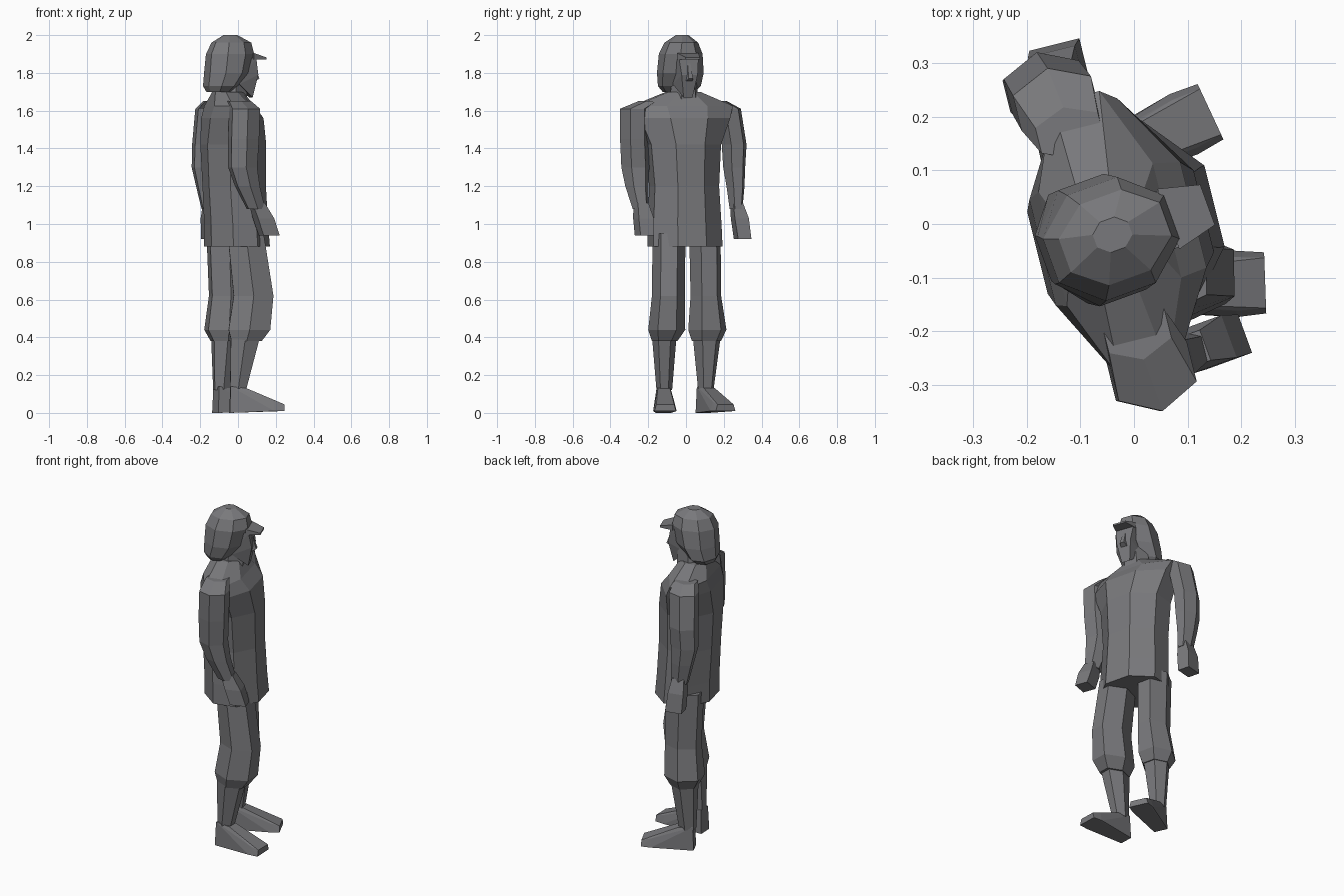
import bpy, bmesh, math
from mathutils import Vector, Matrix

grey = bpy.data.materials.new("dark grey")
grey.diffuse_color = (0.19, 0.19, 0.2, 1)


def finish(name, bm):
    bmesh.ops.recalc_face_normals(bm, faces=bm.faces)
    me = bpy.data.meshes.new(name)
    bm.to_mesh(me)
    bm.free()
    me.materials.append(grey)
    ob = bpy.data.objects.new(name, me)
    bpy.context.collection.objects.link(ob)
    return ob


def loft(name, rings, n=6, ang=0):
    """Skin a stack of level n-sided rings (z, cx, cy, half depth, half width)."""
    bm = bmesh.new()
    rot = Matrix.Rotation(math.radians(ang), 3, 'Z')
    k = 1 / math.cos(math.pi / n)
    loops = []
    for z, cx, cy, rx, ry in rings:
        loop = []
        for i in range(n):
            a = math.tau * (i + 0.5) / n
            ky = 1.09 if n == 6 else k
            p = rot @ Vector((rx * k * math.cos(a), ry * ky * math.sin(a), 0))
            loop.append(bm.verts.new(p + Vector((cx, cy, z))))
        loops.append(loop)
    for a, b in zip(loops, loops[1:]):
        for i in range(n):
            j = (i + 1) % n
            bm.faces.new((a[i], a[j], b[j], b[i]))
    bm.faces.new(loops[0])
    bm.faces.new(loops[-1])
    return finish(name, bm)


def hull(name, half, origin, ang):
    """Convex solid from (forward, side, z) points mirrored across the facing line."""
    bm = bmesh.new()
    rot = Matrix.Rotation(math.radians(ang), 3, 'Z')
    for x, y, z in half:
        for s in ((1, -1) if y else (1,)):
            bm.verts.new(rot @ Vector((x, y * s, z)) + Vector((*origin, 0)))
    bmesh.ops.convex_hull(bm, input=bm.verts)
    loose = [v for v in bm.verts if not v.link_faces]
    bmesh.ops.delete(bm, geom=loose, context='VERTS')
    return finish(name, bm)


# Coat body, turned a little to the side
loft("coat", [(0.88, -0.005, -0.005, 0.16, 0.188), (1.0, -0.01, -0.007, 0.155, 0.185),
              (1.2, -0.02, -0.01, 0.155, 0.175), (1.42, -0.025, -0.015, 0.16, 0.19),
              (1.56, -0.03, -0.018, 0.145, 0.245), (1.625, -0.045, -0.02, 0.11, 0.265),
              (1.70, -0.055, -0.015, 0.075, 0.085)], 8, 14)
loft("neck", [(1.65, -0.04, -0.01, 0.08, 0.075), (1.78, -0.025, -0.01, 0.065, 0.06)], 6, 18)

# Hood, face and cap visor
loft("hood", [(1.70, -0.10, -0.04, 0.06, 0.08), (1.73, -0.09, -0.035, 0.085, 0.108),
              (1.80, -0.06, -0.03, 0.11, 0.115), (1.90, -0.042, -0.028, 0.12, 0.105),
              (1.96, -0.035, -0.025, 0.10, 0.08), (2.0, -0.04, -0.02, 0.035, 0.03)], 8, 20)
hull("face", [(0.115, 0.055, 1.88), (0.13, 0.045, 1.79), (0.105, 0.025, 1.67),
              (0.02, 0.06, 1.88), (0.02, 0.055, 1.74)], (-0.03, -0.025), 20)
hull("nose", [(0.12, 0.008, 1.85), (0.148, 0.012, 1.77), (0.12, 0.02, 1.755)], (-0.03, -0.025), 20)
hull("visor", [(0.10, 0.06, 1.905), (0.10, 0.06, 1.872), (0.178, 0.04, 1.882),
               (0.178, 0.04, 1.872)], (-0.03, -0.025), 20)

# Arms: sleeve plus a boxy hand
loft("right_sleeve", [(1.65, 0.005, -0.20, 0.06, 0.05), (1.61, 0.035, -0.275, 0.075, 0.07),
                      (1.45, 0.03, -0.275, 0.075, 0.07), (1.3, 0.025, -0.268, 0.07, 0.07),
                      (1.2, 0.05, -0.26, 0.06, 0.058), (1.08, 0.095, -0.24, 0.045, 0.04)], 6, 14)
loft("left_sleeve", [(1.65, -0.12, 0.17, 0.06, 0.045), (1.61, -0.145, 0.225, 0.075, 0.062),
                     (1.42, -0.165, 0.255, 0.072, 0.062), (1.3, -0.17, 0.255, 0.07, 0.055),
                     (1.2, -0.16, 0.262, 0.058, 0.045), (1.08, -0.145, 0.265, 0.045, 0.032)], 6, 14)
loft("right_hand", [(1.11, 0.10, -0.238, 0.035, 0.03), (1.03, 0.135, -0.225, 0.045, 0.042),
                    (0.94, 0.165, -0.22, 0.045, 0.038)], 4, 20)
loft("left_hand", [(1.11, -0.145, 0.268, 0.035, 0.027), (1.03, -0.145, 0.285, 0.045, 0.038),
                   (0.92, -0.14, 0.3, 0.048, 0.036)], 4, 14)

# Legs: baggy trousers, narrow lower leg, wedge shoe
legs = {
    "right": ([(0.95, 0.04, -0.09, 0.095, 0.08), (0.62, 0.082, -0.093, 0.105, 0.08),
               (0.44, 0.06, -0.102, 0.11, 0.09), (0.38, 0.045, -0.113, 0.08, 0.062)],
              [(0.41, 0.04, -0.115, 0.078, 0.06), (0.12, 0.0, -0.115, 0.042, 0.038)],
              (-0.045, -0.12), 2),
    "left": ([(0.95, -0.065, 0.1, 0.095, 0.078), (0.62, -0.055, 0.105, 0.092, 0.076),
              (0.44, -0.07, 0.113, 0.1, 0.095), (0.38, -0.068, 0.108, 0.07, 0.072)],
             [(0.41, -0.068, 0.11, 0.068, 0.07), (0.12, -0.085, 0.105, 0.043, 0.038)],
             (-0.12, 0.087), 25),
}
for side, (thigh, shin, heel, ang) in legs.items():
    loft(side + "_trouser", thigh, 6, ang / 2)
    loft(side + "_lower_leg", shin, 6, ang / 2)
    hull(side + "_shoe", [(0.0, 0.04, 0.0), (0.005, 0.035, 0.14), (0.09, 0.032, 0.13),
                          (0.235, 0.062, 0.01), (0.235, 0.05, 0.06), (0.29, 0.057, 0.01),
                          (0.29, 0.047, 0.045)], heel, ang)
